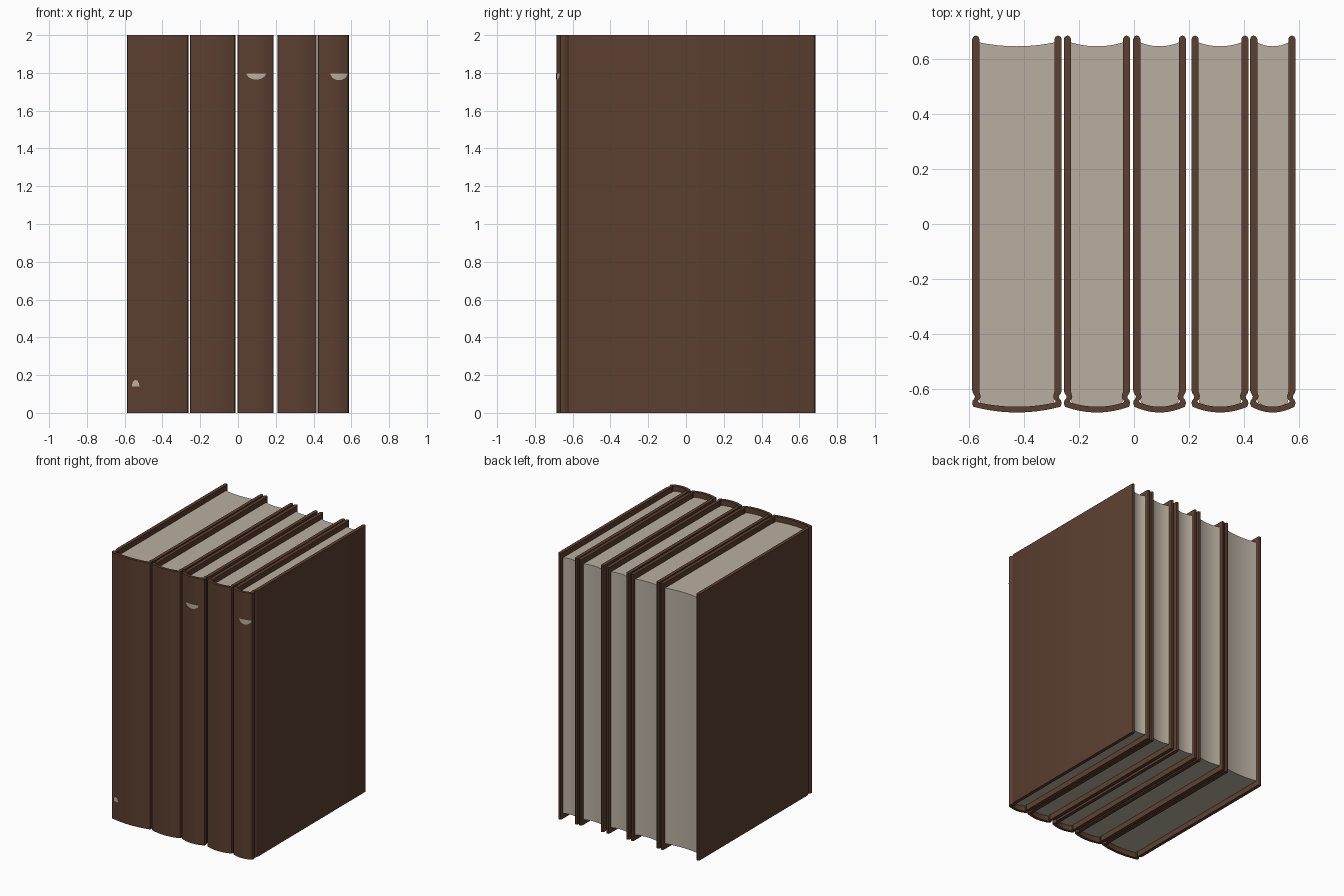
import bpy, bmesh

cube = bpy.data.objects.get("Cube")
if cube:
    bpy.data.objects.remove(cube, do_unlink=True)


def make_material(name, rgb):
    mat = bpy.data.materials.new(name)
    mat.use_nodes = True
    color = (*rgb, 1)
    mat.diffuse_color = color
    bsdf = mat.node_tree.nodes["Principled BSDF"]
    bsdf.inputs["Base Color"].default_value = color
    bsdf.inputs["Roughness"].default_value = 0.8
    return mat


leather = make_material("brown leather", (0.105, 0.049, 0.029))
paper = make_material("cream paper", (0.49, 0.43, 0.355))

HEIGHT = 2.0
DEPTH = 0.685       # half depth of a book
BOARD = 0.026       # cover board thickness
RECESS = 0.04       # pages sit this far inside the cover
STEPS = 12


def finish(name, bm, mat):
    bmesh.ops.recalc_face_normals(bm, faces=bm.faces)
    mesh = bpy.data.meshes.new(name)
    bm.to_mesh(mesh)
    bm.free()
    mesh.materials.append(mat)
    obj = bpy.data.objects.new(name, mesh)
    bpy.context.collection.objects.link(obj)
    bpy.ops.object.select_all(action="DESELECT")
    obj.select_set(True)
    bpy.context.view_layer.objects.active = obj
    bpy.ops.object.shade_smooth_by_angle()
    return obj


def extrude_outline(name, outline, x, z0, z1, mat):
    bm = bmesh.new()
    face = bm.faces.new([bm.verts.new((x + px, py, z0)) for px, py in outline])
    top = bmesh.ops.extrude_face_region(bm, geom=[face])["geom"]
    verts = [g for g in top if isinstance(g, bmesh.types.BMVert)]
    bmesh.ops.translate(bm, verts=verts, vec=(0, 0, z1 - z0))
    return finish(name, bm, mat)


def arc(half, edge_y, sag):
    """Shallow curve from +half to -half, bulging by sag towards -y."""
    ts = [1 - 2 * i / STEPS for i in range(STEPS + 1)]
    return [(half * t, edge_y - sag * (1 - t * t)) for t in ts]


def mirrored(side, middle):
    """Right-hand points, a middle curve, then the mirrored left-hand points."""
    return side + middle + [(-x, y) for x, y in reversed(side)]


def make_book(name, left, right):
    x, w = (left + right) / 2, (right - left) / 2
    # Cover: rounded board edge, hinge groove and curved spine
    outer = [(w - 0.013, DEPTH), (w - 0.004, DEPTH - 0.004), (w, DEPTH - 0.013),
             (w, -0.605), (w - 0.003, -0.615), (w - 0.01, -0.626),
             (w - 0.009, -0.633), (w - 0.002, -0.642), (w, -0.652)]
    inner = [(w - 0.022, DEPTH - 0.004), (w - BOARD, DEPTH - 0.013),
             (w - BOARD, -0.61), (w - 0.031, -0.626), (w - 0.028, -0.636),
             (w - 0.021, -0.643)]
    outside = mirrored(outer, arc(w - 0.004, -0.664, DEPTH - 0.664))
    inside = mirrored(inner, arc(w - 0.024, -0.649, 0.015))
    extrude_outline(name + "_cover", outside + inside[::-1], x, 0, HEIGHT, leather)
    # Page block: rounded at the spine, hollow at the fore edge
    p = w - BOARD + 0.001
    pages = [(p, -0.635)] + arc(p - 0.004, -0.65, 0.015) + [(-p, -0.635)]
    pages += arc(p, 0.66, 0.014)[::-1]
    extrude_outline(name + "_pages", pages, x, RECESS, HEIGHT - RECESS, paper)


def make_patch(name, book, x0, x1, z, size):
    """Worn spot on a spine: half-oval plate following the spine curve."""
    x, w = (book[0] + book[1]) / 2, (book[1] - book[0]) / 2 - 0.004
    bm = bmesh.new()
    rows = []
    for i in range(STEPS + 1):
        t = 2 * i / STEPS - 1
        px = x0 + (x1 - x0) * i / STEPS
        py = -0.667 - (DEPTH - 0.665) * (1 - ((px - x) / w) ** 2)
        drop = size * max(1 - t * t, 0.02) ** 0.5
        rows.append([bm.verts.new((px, py, z - drop)), bm.verts.new((px, py, z))])
    for a, b in zip(rows, rows[1:]):
        bm.faces.new((a[0], b[0], b[1], a[1]))
    finish(name, bm, paper)


books = [(-0.588, -0.263), (-0.255, -0.014), (-0.003, 0.189),
         (0.209, 0.416), (0.422, 0.587)]
for i, (left, right) in enumerate(books, 1):
    make_book(f"book_{i}", left, right)

# Worn spots on the spines
make_patch("spine_spot_middle", books[2], 0.045, 0.148, 1.797, 0.032)
make_patch("spine_spot_right", books[4], 0.49, 0.58, 1.797, 0.035)
make_patch("spine_spot_low", books[0], -0.562, -0.522, 0.14, -0.034)
